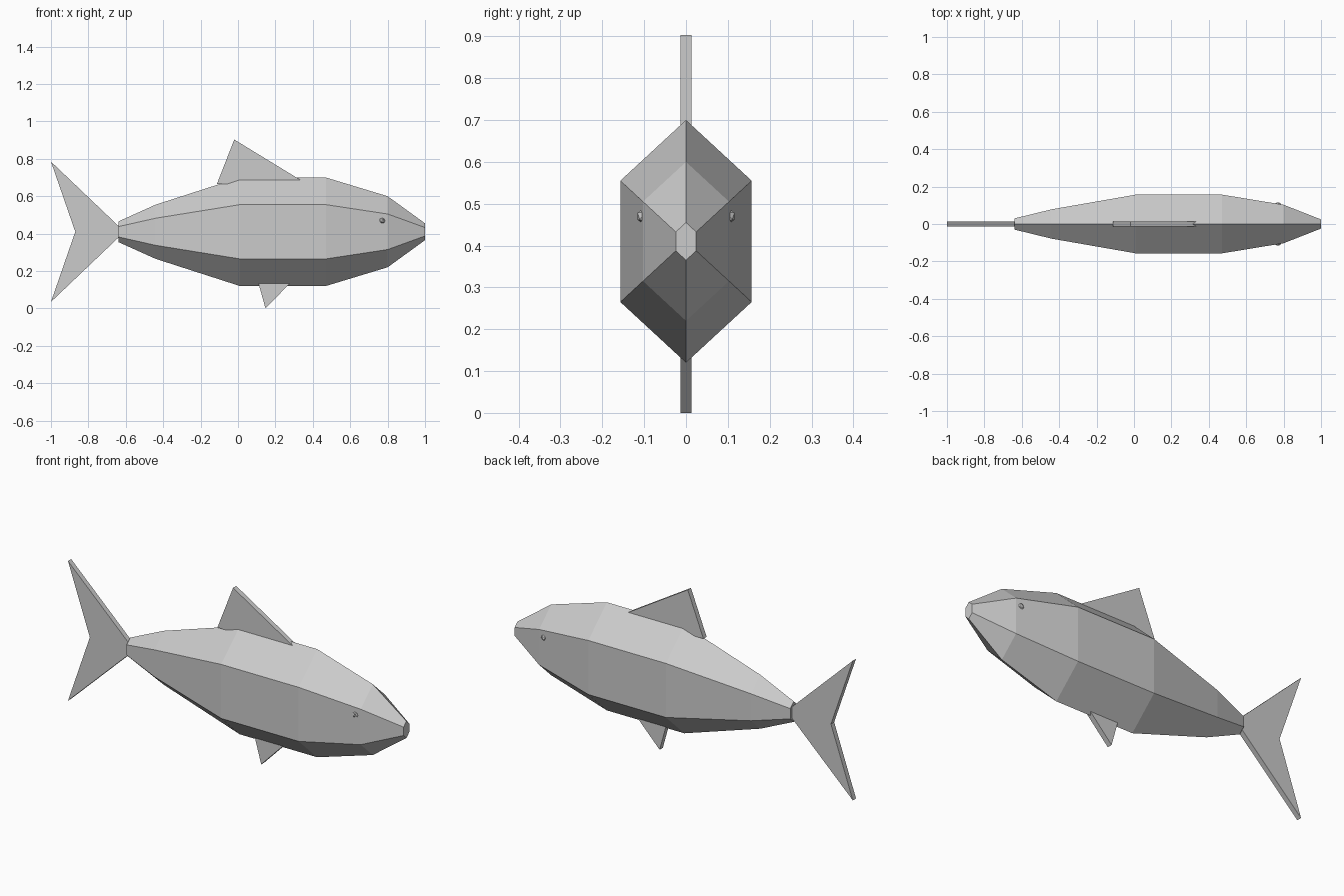
import bpy
import bmesh
from math import sin, cos, radians

if "Cube" in bpy.data.objects:
    bpy.data.objects.remove(bpy.data.objects["Cube"])

MID_Z = 0.41      # body axis height
FLATTEN = 0.625   # sideways squash of the hexagonal section
FIN_HALF = 0.0135


def make_object(name, bm):
    bmesh.ops.recalc_face_normals(bm, faces=bm.faces)
    mesh = bpy.data.meshes.new(name)
    bm.to_mesh(mesh)
    bm.free()
    obj = bpy.data.objects.new(name, mesh)
    bpy.context.collection.objects.link(obj)
    return obj


def make_fin(name, outline):
    """Flat plate from an x/z outline, extruded across the y axis."""
    bm = bmesh.new()
    face = bm.faces.new([bm.verts.new((x, -FIN_HALF, z)) for x, z in outline])
    ext = bmesh.ops.extrude_face_region(bm, geom=[face])["geom"]
    moved = [g for g in ext if isinstance(g, bmesh.types.BMVert)]
    bmesh.ops.translate(bm, verts=moved, vec=(0, 2 * FIN_HALF, 0))
    return make_object(name, bm)


# Body: hexagonal rings (x, radius) bridged from tail to nose
stations = [(-0.64, 0.055), (-0.44, 0.145), (0.01, 0.29),
            (0.47, 0.29), (0.80, 0.19), (1.0, 0.045)]
bm = bmesh.new()
rings = []
for x, r in stations:
    angles = [radians(60 * i) for i in range(6)]
    rings.append([bm.verts.new((x, r * sin(a) * FLATTEN, MID_Z + r * cos(a)))
                  for a in angles])
for a, b in zip(rings, rings[1:]):
    for i in range(6):
        j = (i + 1) % 6
        bm.faces.new((a[i], a[j], b[j], b[i]))
bm.faces.new(rings[0])
bm.faces.new(rings[-1])
make_object("body", bm)

# Fins
make_fin("tail_fin", [(-1.0, 0.785), (-0.87, 0.41), (-1.0, 0.035),
                      (-0.64, 0.378), (-0.64, 0.442)])
make_fin("dorsal_fin", [(-0.113, 0.665), (0.37, 0.665), (-0.02, 0.903)])
make_fin("belly_fin", [(0.108, 0.14), (0.283, 0.14), (0.147, 0.0)])

# Eyes: small faceted beads half sunk into the cheeks
for side, label in ((-1, "left"), (1, "right")):
    bm = bmesh.new()
    bmesh.ops.create_icosphere(bm, subdivisions=1, radius=0.019)
    eye = make_object(label + "_eye", bm)
    eye.location = (0.77, side * 0.1, 0.47)
